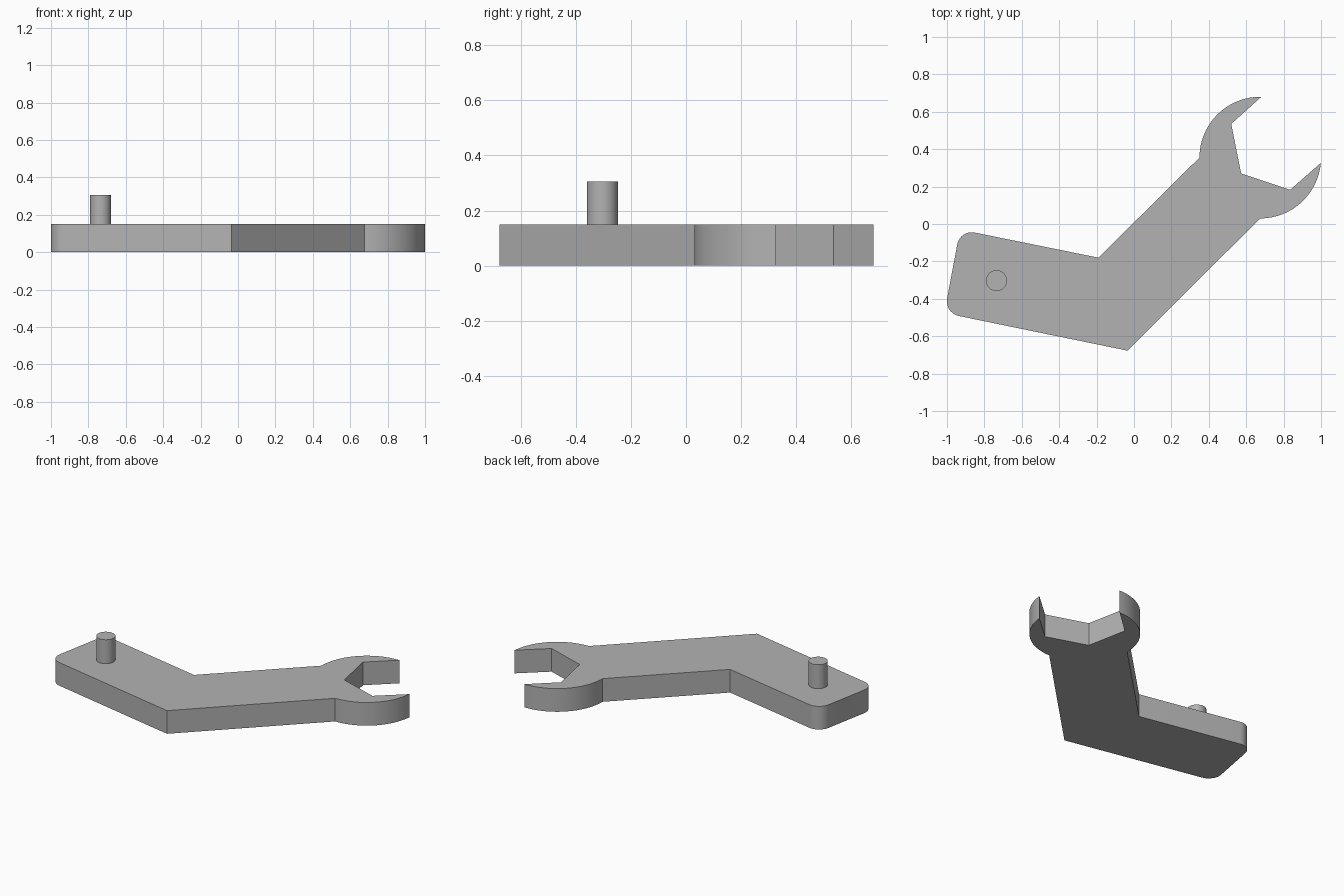
import bpy, bmesh, math
from mathutils import Vector

cube = bpy.data.objects.get("Cube")
if cube:
    bpy.data.objects.remove(cube, do_unlink=True)

THICK = 0.15

steel = bpy.data.materials.new("plain grey")
steel.use_nodes = True
GREY = (0.45, 0.45, 0.45, 1)
steel.diffuse_color = GREY
steel.node_tree.nodes["Principled BSDF"].inputs["Base Color"].default_value = GREY


def arc(center, radius, start, end, steps):
    """Points along a circular arc, angles in degrees."""
    angles = [math.radians(start + (end - start) * i / steps) for i in range(steps + 1)]
    return [(center[0] + radius * math.cos(a), center[1] + radius * math.sin(a)) for a in angles]


def rounded(prev, corner, nxt, radius, steps=10):
    """Fillet for a square corner between two straight edges."""
    c = Vector(corner)
    u = (Vector(prev) - c).normalized() * radius
    v = (Vector(nxt) - c).normalized() * radius
    angles = [math.pi / 2 * i / steps for i in range(steps + 1)]
    return [tuple(c + u * (1 - math.sin(a)) + v * (1 - math.cos(a))) for a in angles]


def prism(name, outline, z0, z1):
    """Extrude a closed outline upward into a solid."""
    bm = bmesh.new()
    face = bm.faces.new([bm.verts.new((x, y, z0)) for x, y in outline])
    top = bmesh.ops.extrude_face_region(bm, geom=[face], use_keep_orig=True)
    verts = [g for g in top["geom"] if isinstance(g, bmesh.types.BMVert)]
    bmesh.ops.translate(bm, verts=verts, vec=(0, 0, z1 - z0))
    bmesh.ops.recalc_face_normals(bm, faces=bm.faces)
    mesh = bpy.data.meshes.new(name)
    bm.to_mesh(mesh)
    bm.free()
    mesh.materials.append(steel)
    obj = bpy.data.objects.new(name, mesh)
    bpy.context.collection.objects.link(obj)
    bpy.ops.object.select_all(action="DESELECT")
    obj.select_set(True)
    bpy.context.view_layer.objects.active = obj
    bpy.ops.object.shade_smooth_by_angle(angle=math.radians(25))
    return obj


# Bent wrench body: handle, elbow, shank and open jaw in one outline
inner_elbow, outer_elbow = (-0.19, -0.18), (-0.035, -0.677)
back_corner, front_corner = (-0.93, -0.03), (-1.014, -0.476)
head, head_radius = (0.675, 0.355), 0.325
jaw = [(0.52, 0.535), (0.573, 0.27), (0.835, 0.183)]

outline = [inner_elbow]
outline += rounded(inner_elbow, back_corner, front_corner, 0.08)
outline += rounded(back_corner, front_corner, outer_elbow, 0.08)
outline += [outer_elbow]
outline += arc(head, head_radius, 270, 355, 24)
outline += jaw[::-1]
outline += arc(head, head_radius, 89, 180, 24)
prism("wrench_body", outline, 0, THICK)

# Upright pin on the handle
prism("handle_pin", arc((-0.735, -0.303), 0.056, 0, 350, 35), THICK, 0.305)
